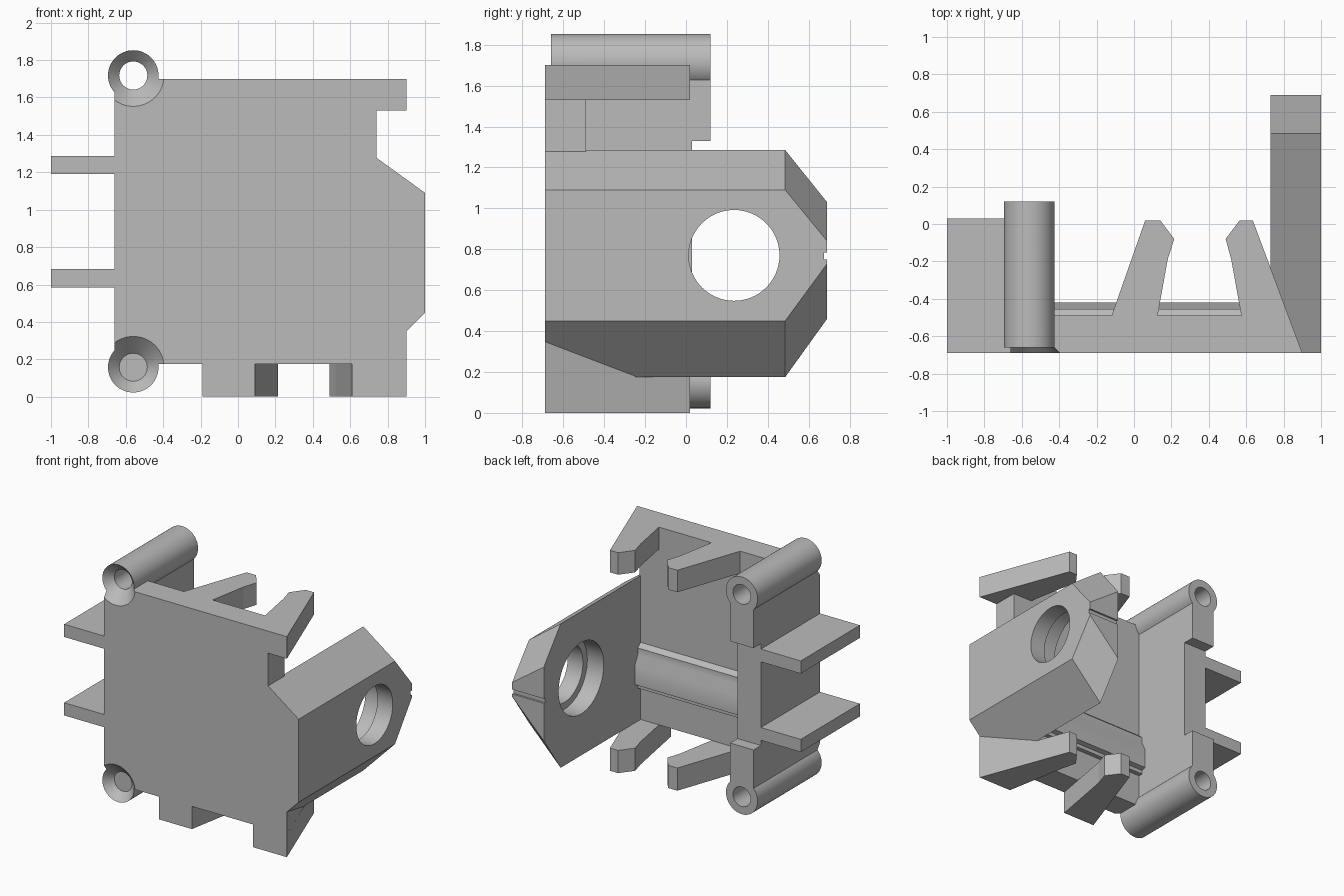
import bpy, bmesh, math
from mathutils import Matrix

if "Cube" in bpy.data.objects:
    bpy.data.objects.remove(bpy.data.objects["Cube"], do_unlink=True)

grey = bpy.data.materials.new("light_grey")
grey.use_nodes = True
COLOUR = (0.5, 0.5, 0.5, 1)
grey.diffuse_color = COLOUR
grey.node_tree.nodes["Principled BSDF"].inputs["Base Color"].default_value = COLOUR

FRONT, FLOOR = -0.69, -0.49      # plate front and inner face
MID = 0.9375                     # height of the mirror plane


def finish(name, bm):
    bmesh.ops.recalc_face_normals(bm, faces=bm.faces)
    me = bpy.data.meshes.new(name)
    bm.to_mesh(me)
    bm.free()
    me.materials.append(grey)
    ob = bpy.data.objects.new(name, me)
    bpy.context.collection.objects.link(ob)
    return ob


def loft(name, ring_a, ring_b):
    """Solid between two rings with equal point counts."""
    bm = bmesh.new()
    a = [bm.verts.new(p) for p in ring_a]
    b = [bm.verts.new(p) for p in ring_b]
    bm.faces.new(a)
    bm.faces.new(b)
    n = len(a)
    for i in range(n):
        j = (i + 1) % n
        bm.faces.new((a[i], a[j], b[j], b[i]))
    return finish(name, bm)


def prism(name, pts, axis, lo, hi):
    """Extrude a 2D profile along an axis."""
    k = "xyz".index(axis)

    def ring(d):
        return [p[:k] + (d,) + p[k:] for p in pts]
    return loft(name, ring(lo), ring(hi))


def box(name, x, y, z):
    return prism(name, [(x[0], y[0]), (x[1], y[0]), (x[1], y[1]), (x[0], y[1])], "z", *z)


def rod(name, axis, centre, lo, hi, r_lo, r_hi=None):
    """Cylinder or cone along x or y; centre is given in the other two axes."""
    k = "xyz".index(axis)
    c = list(centre)
    c.insert(k, (lo + hi) / 2)
    turn = Matrix.Rotation(math.pi / 2, 4, "Y") if axis == "x" else Matrix.Rotation(-math.pi / 2, 4, "X")
    bm = bmesh.new()
    bmesh.ops.create_cone(bm, cap_ends=True, segments=64, radius1=r_lo,
                          radius2=r_lo if r_hi is None else r_hi, depth=hi - lo,
                          matrix=Matrix.Translation(c) @ turn)
    return finish(name, bm)


def select(ob):
    bpy.ops.object.select_all(action="DESELECT")
    ob.select_set(True)
    bpy.context.view_layer.objects.active = ob


def combine(ob, others, operation, keep=False):
    select(ob)
    for other in others:
        mod = ob.modifiers.new("combine", "BOOLEAN")
        mod.operation, mod.solver, mod.object = operation, "EXACT", other
        bpy.ops.object.modifier_apply(modifier=mod.name)
    if not keep:
        for other in others:
            bpy.data.objects.remove(other, do_unlink=True)


# Front plate with a stepped rib across its inner face
body = box("body", (-0.66, 0.74), (FRONT, FLOOR), (0.175, 1.70))
rib = prism("rib", [(-0.55, 0.77), (FLOOR, 0.77), (-0.455, 0.74), (-0.455, 0.69),
                    (-0.42, 0.62), (-0.42, 0.47), (-0.455, 0.46), (-0.455, 0.43),
                    (-0.55, 0.43)], "x", -0.5, 0.75)

# Left rail with a taller tab beside each screw tube
half = [(0.03, 1.33), (0.12, 1.33), (0.12, 1.70), (FRONT, 1.70)]
rail_profile = half + [(y, 2 * MID - z) for y, z in reversed(half)]
rail = prism("rail", rail_profile, "x", -0.66, -0.46)

# Screw tubes and their countersunk bores
tubes, bores = [], []
for z in (MID + 0.78, MID - 0.78):
    c = (-0.56, z)
    tubes.append(rod("tube", "y", c, FRONT, 0.12, 0.135))
    bores.append(rod("bore", "y", c, -0.8, 0.2, 0.075))
    bores.append(rod("countersink", "y", c, FRONT - 0.02, -0.60, 0.185, 0.075))
combine(body, [rib, rail] + tubes, "UNION")
combine(body, bores, "DIFFERENCE")

# Side wall, tapering outward, with a stepped round opening and a tip notch
inner = [(FRONT, 1.285), (0.485, 1.285), (0.69, 1.03), (0.69, 0.46), (0.485, 0.175), (FRONT, 0.175)]
outer = [(FRONT, 1.09), (0.485, 1.09), (0.69, 0.84), (0.69, 0.73), (0.485, 0.45), (FRONT, 0.45)]
wall = loft("side_wall", [(0.73, *p) for p in inner], [(1.0, *p) for p in outer])
opening = (0.235, 0.77)
combine(wall, [rod("hole", "x", opening, 0.6, 1.1, 0.222),
               rod("counterbore", "x", opening, 0.6, 0.87, 0.275),
               box("notch", (0.6, 1.1), (0.675, 0.8), (0.75, 0.785))], "DIFFERENCE")

# Clip prongs above and below
left_prong = [(-0.19, FRONT), (0.06, 0.02), (0.14, 0.02), (0.215, -0.08), (0.18, -0.19), (0.09, FRONT)]
right_prong = [(0.61, FRONT), (0.52, -0.19), (0.49, -0.08), (0.565, 0.02), (0.635, 0.02), (0.90, FRONT)]
for place, z in (("upper", (1.53, 1.70)), ("lower", (0.0, 0.175))):
    prism(place + "_left_prong", left_prong, "z", *z)
    prism(place + "_right_prong", right_prong, "z", *z)

# Gusset joining the lower right prong to the side wall
prism("gusset", [(0.735, FRONT), (0.90, FRONT), (0.735, -0.25)], "z", 0.1, 0.36)

# Left fins
for name, z in (("upper_fin", 1.19), ("lower_fin", 0.585)):
    box(name, (-1.0, -0.65), (FRONT, 0.03), (z, z + 0.098))

# Round parts shade smooth, hard edges stay sharp
for ob in (body, wall):
    select(ob)
    bpy.ops.object.shade_smooth_by_angle(angle=math.radians(30))
